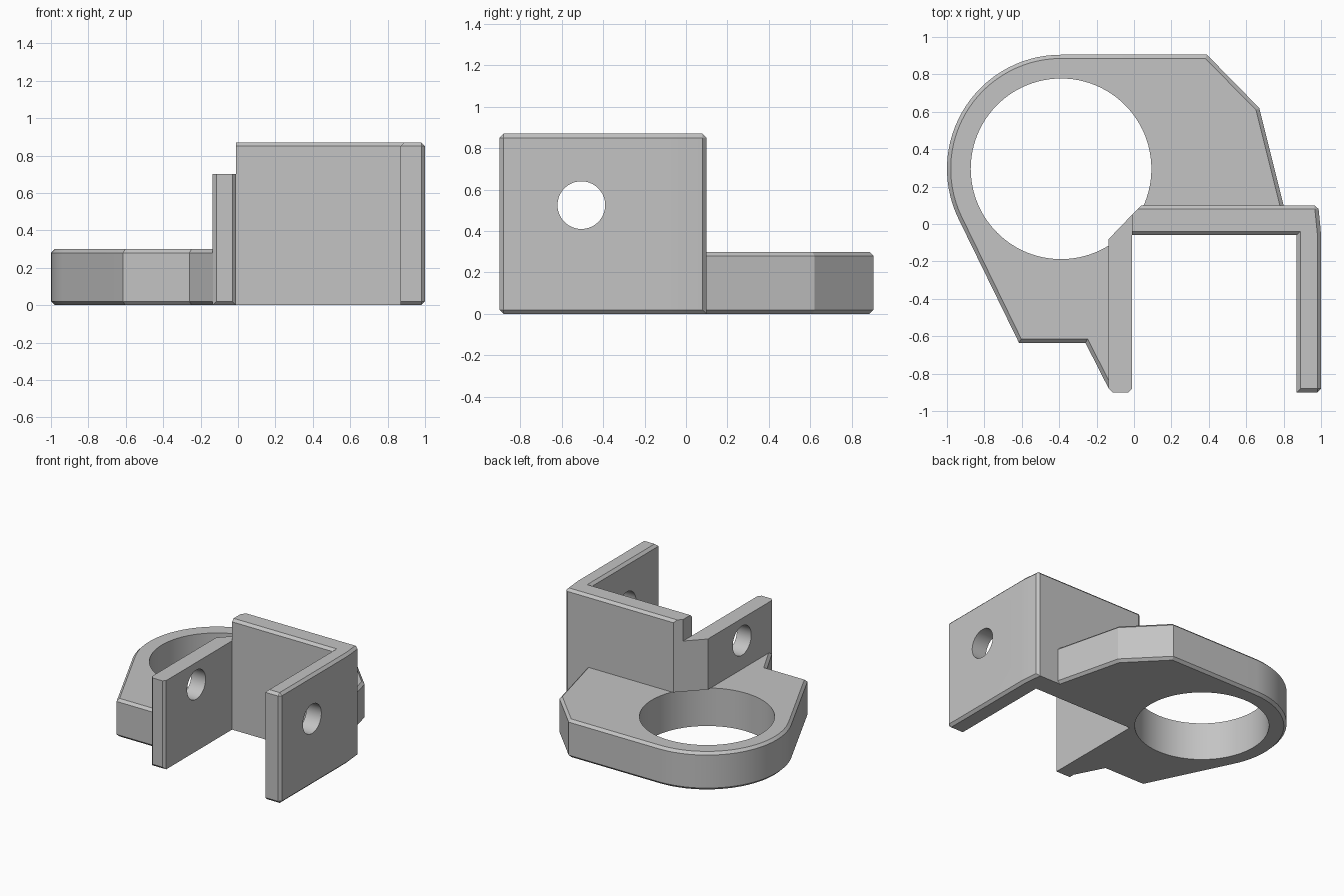
import bpy, bmesh
from math import cos, sin, radians

if "Cube" in bpy.data.objects:
    bpy.data.objects.remove(bpy.data.objects["Cube"], do_unlink=True)

CHAMFER = 0.02
RING_X, RING_Y, RING_R, BORE_R = -0.39, 0.295, 0.61, 0.483
PLATE_H, SIDE_H, WALL_H = 0.30, 0.70, 0.87

grey = bpy.data.materials.new("plain grey")
grey.use_nodes = True
grey.diffuse_color = (0.55, 0.55, 0.55, 1)
grey.node_tree.nodes["Principled BSDF"].inputs["Base Color"].default_value = (0.55, 0.55, 0.55, 1)


def prism(name, outline, height, chamfered):
    """Extrude an outline upward and chamfer the edges picked by the rule."""
    bm = bmesh.new()
    base = bm.faces.new([bm.verts.new((x, y, 0)) for x, y in outline])
    top = bmesh.ops.extrude_face_region(bm, geom=[base])["geom"]
    verts = [g for g in top if isinstance(g, bmesh.types.BMVert)]
    bmesh.ops.translate(bm, verts=verts, vec=(0, 0, height))
    bmesh.ops.recalc_face_normals(bm, faces=bm.faces)
    picked = []
    for e in bm.edges:
        mid = (e.verts[0].co + e.verts[1].co) / 2
        level = "bottom" if mid.z < 0.001 else "top" if mid.z > height - 0.001 else "upright"
        if chamfered(mid.x, mid.y, level):
            picked.append(e)
    bmesh.ops.bevel(bm, geom=picked, offset=CHAMFER, segments=1, profile=0.5, affect="EDGES")
    bmesh.ops.recalc_face_normals(bm, faces=bm.faces)
    mesh = bpy.data.meshes.new(name)
    bm.to_mesh(mesh)
    bm.free()
    mesh.materials.append(grey)
    obj = bpy.data.objects.new(name, mesh)
    bpy.context.collection.objects.link(obj)
    return obj


def cutter(name, radius, depth, location, rotation=(0, 0, 0)):
    bpy.ops.mesh.primitive_cylinder_add(vertices=96, radius=radius, depth=depth,
                                        location=location, rotation=rotation)
    obj = bpy.context.object
    obj.name = name
    obj.hide_render = True
    obj.data.materials.append(grey)
    return obj


# Ring plate: round lug with angled flanks, butting against the walls
arc = [(RING_X + RING_R * cos(radians(a)), RING_Y + RING_R * sin(radians(a)))
       for a in range(90, 207, 4)]
plate_outline = arc + [(-0.615, -0.635), (-0.26, -0.635), (-0.135, -0.88),
                       (-0.135, -0.08), (0.04, 0.1), (0.8, 0.1),
                       (0.67, 0.62), (0.39, 0.905)]


def plate_rule(x, y, level):
    against_wall = (x > -0.14 and y < 0.101)
    return level != "upright" and not against_wall


plate = prism("ring_plate", plate_outline, PLATE_H, plate_rule)

# Low side wall with a slanted rear end
side_wall = prism("low_side_wall",
                  [(-0.135, -0.9), (-0.01, -0.9), (-0.01, 0.05), (-0.135, -0.08)], SIDE_H,
                  lambda x, y, level: y < -0.89 and level != "top")

# Tall back wall and far side wall in one L shape
def tall_rule(x, y, level):
    if level == "top":
        return x > 0.03
    if level == "bottom":
        return x > 0.98 or y < -0.89
    return x > 0.95


tall_wall = prism("tall_corner_wall",
                  [(-0.01, 0.05), (-0.01, -0.06), (0.87, -0.06), (0.87, -0.9),
                   (1, -0.9), (1, -0.05), (0.985, 0.1), (0.04, 0.1)], WALL_H, tall_rule)

# Large bore stops at plate height; the pin hole crosses both side walls
bore = cutter("bore_cutter", BORE_R, 0.8, (RING_X, RING_Y, PLATE_H + 0.001 - 0.4))
pin = cutter("pin_cutter", 0.115, 3, (0, -0.505, 0.525), (0, radians(90), 0))

for part, tools in ((plate, [bore]), (side_wall, [bore, pin]), (tall_wall, [bore, pin])):
    bpy.ops.object.select_all(action="DESELECT")
    part.select_set(True)
    bpy.context.view_layer.objects.active = part
    for tool in tools:
        mod = part.modifiers.new(tool.name, "BOOLEAN")
        mod.operation = "DIFFERENCE"
        mod.solver = "EXACT"
        mod.object = tool
        bpy.ops.object.modifier_apply(modifier=mod.name)
    bpy.ops.object.shade_smooth_by_angle(angle=radians(12))

for tool in (bore, pin):
    bpy.data.objects.remove(tool, do_unlink=True)
